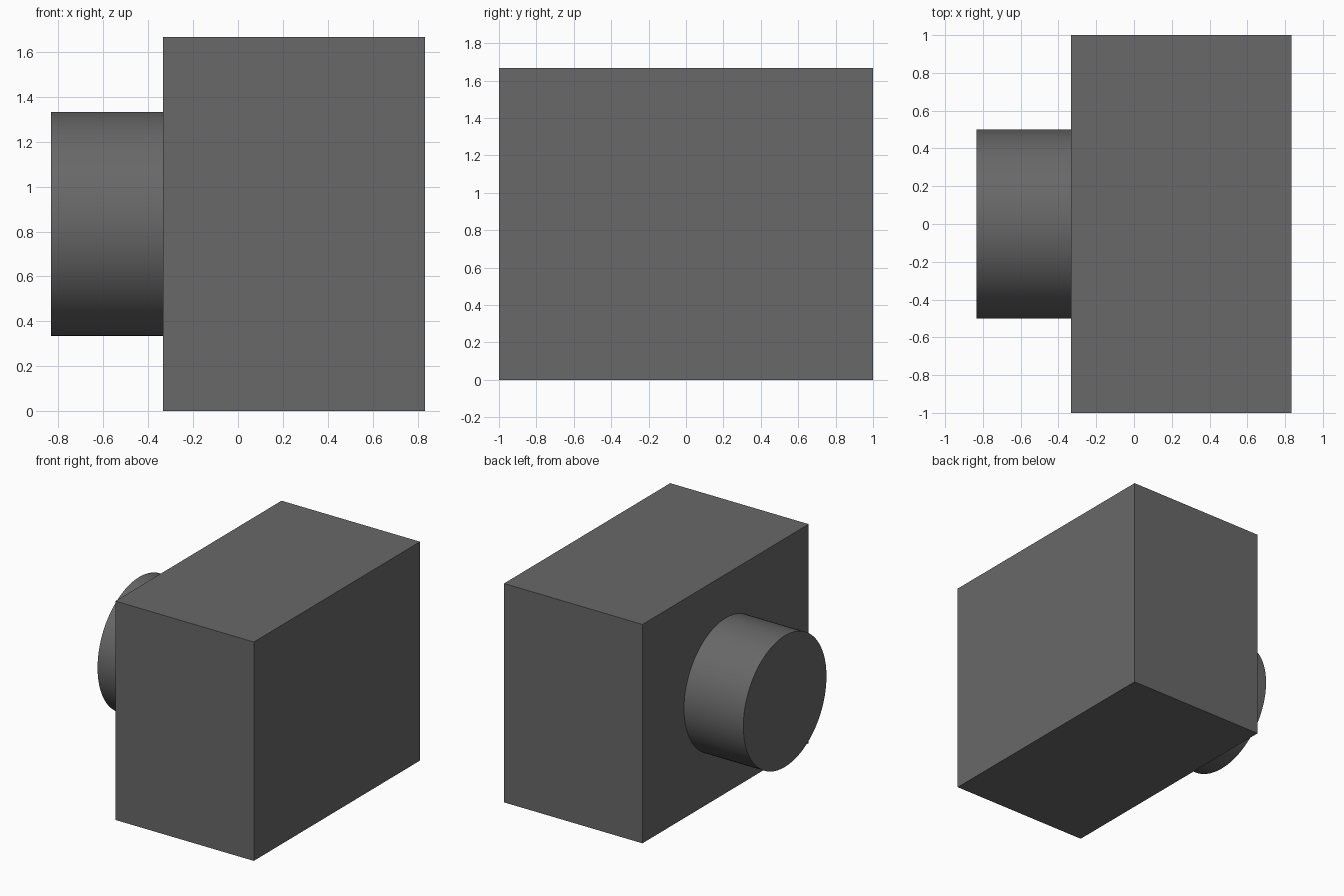
import bpy
import math

if "Cube" in bpy.data.objects:
    bpy.data.objects.remove(bpy.data.objects["Cube"])

grey = bpy.data.materials.new("dark_grey")
grey.diffuse_color = (0.138, 0.138, 0.138, 1.0)
grey.use_nodes = True
grey.node_tree.nodes["Principled BSDF"].inputs["Base Color"].default_value = grey.diffuse_color

BACK, FACE, HEIGHT = 0.8333, -0.3333, 1.6667   # body x limits and height
TIP, RADIUS = -0.8333, 0.5                     # barrel end and radius
EMBED = 0.004                                  # barrel seat inside the body


def finish(name):
    obj = bpy.context.object
    obj.name = name
    obj.data.name = name
    obj.data.materials.append(grey)
    return obj


# Rectangular body
bpy.ops.mesh.primitive_cube_add(size=1, location=((BACK + FACE) / 2, 0, HEIGHT / 2))
body = finish("body")
body.scale = (BACK - FACE, 2, HEIGHT)
bpy.ops.object.transform_apply(location=False, rotation=False, scale=True)

# Round barrel projecting from the -x side
inner = FACE + EMBED
bpy.ops.mesh.primitive_cylinder_add(
    vertices=96, radius=RADIUS, depth=inner - TIP,
    location=((inner + TIP) / 2, 0, HEIGHT / 2),
    rotation=(0, math.pi / 2, 0))
finish("barrel")
bpy.ops.object.shade_smooth_by_angle(angle=math.radians(30))
